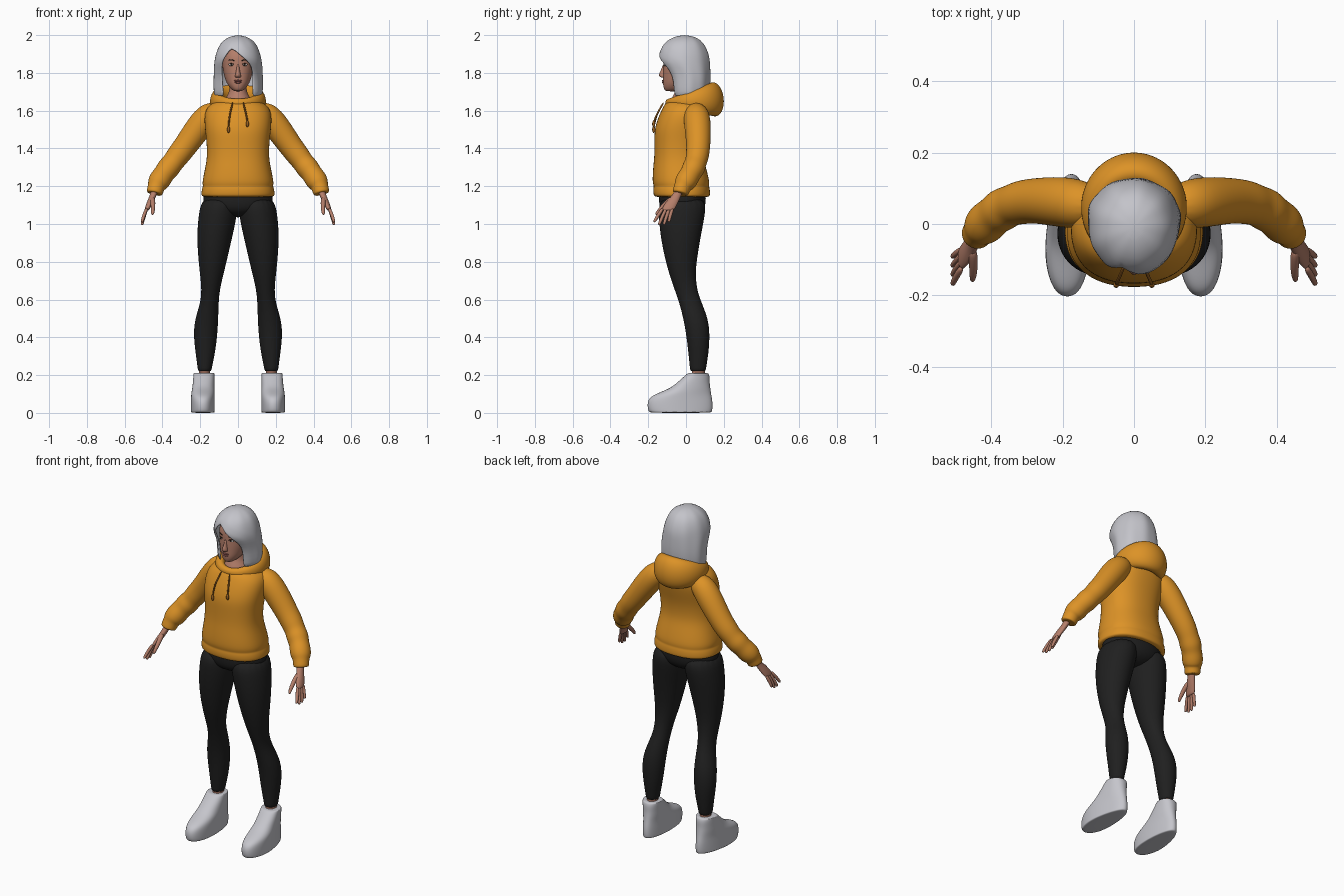
import bpy
import bmesh
from math import sin, cos, asin, pi, copysign
from mathutils import Vector

cube = bpy.data.objects.get("Cube")
if cube:
    bpy.data.objects.remove(cube, do_unlink=True)


def material(name, *rgb):
    mat = bpy.data.materials.new(name)
    mat.use_nodes = True
    mat.diffuse_color = (*rgb, 1)
    node = next(n for n in mat.node_tree.nodes if n.type == "BSDF_PRINCIPLED")
    node.inputs["Base Color"].default_value = (*rgb, 1)
    node.inputs["Roughness"].default_value = 0.7
    return mat


orange = material("orange fabric", 0.72, 0.29, 0.02)
cord_brown = material("cord brown", 0.32, 0.12, 0.015)
black = material("black leggings", 0.014, 0.014, 0.014)
skin_tone = material("skin", 0.46, 0.21, 0.145)
silver = material("silver hair", 0.55, 0.55, 0.59)
white = material("shoe white", 0.56, 0.56, 0.6)
lip = material("lip", 0.3, 0.1, 0.085)
eye_white = material("eye white", 0.6, 0.57, 0.55)
dark = material("dark brown", 0.03, 0.018, 0.013)


def finish(name, bm, mat, mirror=False, smooth=2, thickness=0):
    """Turn a bmesh into a smooth object, optionally mirrored in x."""
    bmesh.ops.remove_doubles(bm, verts=bm.verts, dist=0.0001)
    bmesh.ops.recalc_face_normals(bm, faces=bm.faces)
    for face in bm.faces:
        face.smooth = True
    mesh = bpy.data.meshes.new(name)
    bm.to_mesh(mesh)
    bm.free()
    mesh.materials.append(mat)
    obj = bpy.data.objects.new(name, mesh)
    bpy.context.collection.objects.link(obj)
    if mirror:
        obj.modifiers.new("Mirror", "MIRROR").use_mirror_merge = False
    if thickness:
        solid = obj.modifiers.new("Solidify", "SOLIDIFY")
        solid.thickness = thickness
        solid.offset = -1
    if smooth:
        sub = obj.modifiers.new("Subdivision", "SUBSURF")
        sub.levels = sub.render_levels = smooth
    return obj


def bridge(name, rings, mat, wrap=True, loop=False, caps=True, **options):
    """Join a list of point rings into one surface."""
    bm = bmesh.new()
    rows = [[bm.verts.new(p) for p in ring] for ring in rings]
    for a, b in zip(rows, rows[1:] + (rows[:1] if loop else [])):
        for i in range(len(a) if wrap else len(a) - 1):
            j = (i + 1) % len(a)
            bm.faces.new((a[i], a[j], b[j], b[i]))
    if caps:
        bm.faces.new(rows[0][::-1])
        bm.faces.new(rows[-1])
    return finish(name, bm, mat, **options)


def loft(name, rings, mat, sides=20, power=2.0, warp=None, **options):
    """Level rounded rings, each given as z, x range, y range."""
    out = []
    for z, x0, x1, y0, y1 in rings:
        ring = []
        for i in range(sides):
            t = 2 * pi * i / sides
            c, s = (copysign(abs(v) ** (2 / power), v) for v in (cos(t), sin(t)))
            p = Vector(((x0 + x1) / 2 + c * (x1 - x0) / 2, (y0 + y1) / 2 + s * (y1 - y0) / 2, z))
            ring.append(warp(p) if warp else p)
        out.append(ring)
    return bridge(name, out, mat, **options)


def centred(rings):
    return [(z, -w, w, y0, y1) for z, w, y0, y1 in rings]


def tube(name, points, mat, sides=12, **options):
    """Round tube through points given as x, y, z, radius."""
    path = [Vector(p[:3]) for p in points]
    out = []
    for i, p in enumerate(path):
        along = path[min(i + 1, len(path) - 1)] - path[max(i - 1, 0)]
        turn = Vector((0, 0, -1)).rotation_difference(along)
        angles = [2 * pi * k / sides for k in range(sides)]
        out.append([p + turn @ Vector((cos(a), sin(a), 0)) * points[i][3] for a in angles])
    return bridge(name, out, mat, **options)


def ball(name, loc, size, mat, **options):
    bm = bmesh.new()
    bmesh.ops.create_uvsphere(bm, u_segments=16, v_segments=10, radius=1)
    bmesh.ops.scale(bm, vec=size, verts=bm.verts)
    bmesh.ops.translate(bm, vec=loc, verts=bm.verts)
    return finish(name, bm, mat, smooth=0, **options)


# Hoodie body with gathered hem
loft("hoodie_body", centred([
    (1.14, .185, -.16, .12), (1.15, .198, -.174, .13), (1.19, .192, -.175, .127),
    (1.20, .186, -.17, .122), (1.22, .192, -.18, .127), (1.30, .174, -.175, .107),
    (1.36, .164, -.168, .09), (1.44, .168, -.168, .095), (1.50, .176, -.168, .11),
    (1.56, .18, -.15, .125), (1.61, .172, -.127, .13), (1.64, .14, -.11, .12),
    (1.655, .1, -.09, .1)]), orange, sides=24, power=2.3)

# Sleeves, with folds at the forearm and a tight cuff
tube("sleeve", [
    (.09, .05, 1.61, .04), (.15, .055, 1.585, .072), (.21, .063, 1.51, .072),
    (.28, .066, 1.41, .064), (.32, .06, 1.36, .063), (.345, .052, 1.325, .057),
    (.37, .04, 1.295, .063), (.39, .025, 1.268, .055), (.41, .008, 1.24, .06),
    (.427, -.01, 1.212, .056), (.432, -.017, 1.2, .045), (.442, -.03, 1.165, .045),
    (.443, -.031, 1.16, .038)], orange, sides=16, mirror=True)

# Lowered hood, thin at the throat and full behind the neck
hood = []
for i in range(28):
    t = 2 * pi * i / 28
    back = (1 - cos(t)) / 2
    wide, high = .022 + .032 * back, .024 + .07 * back
    ring = []
    for k in range(12):
        a = 2 * pi * k / 12
        r = wide * cos(a)
        ring.append(((.112 + r) * sin(t), .03 - (.12 + r) * cos(t),
                     1.64 + .02 * back + high * sin(a) - .2 * r * back))
    hood.append(ring)
bridge("hood", hood, orange, loop=True, caps=False)

# Drawstrings of unequal length with knotted ends
for side, label, end in ((1, "left", 1.54), (-1, "right", 1.51)):
    tube(label + "_drawstring", [
        (side * .028, -.118, 1.645, .005), (side * .036, -.138, 1.61, .005),
        (side * .046, -.16, 1.57, .005), (side * .05, -.17, end, .005)], cord_brown, sides=8)
    ball(label + "_drawstring_tip", (side * .05, -.171, end - .01), (.008, .008, .018), cord_brown)

# Leggings
loft("leggings_hips", centred([
    (1.2, .17, -.14, .1), (1.13, .192, -.147, .11), (1.08, .18, -.14, .1),
    (1.05, .1, -.11, .07), (1.035, .03, -.05, .03)]), black)
loft("leggings_leg", [
    (1.15, .0, .19, -.145, .11), (1.05, .003, .21, -.147, .103), (.95, .025, .218, -.138, .082),
    (.85, .048, .214, -.12, .065), (.75, .072, .204, -.095, .05), (.65, .097, .192, -.06, .058),
    (.58, .102, .2, -.035, .085), (.5, .104, .228, -.015, .117), (.42, .108, .237, .0, .127),
    (.32, .12, .226, .012, .121), (.24, .138, .214, .02, .107), (.215, .14, .212, .022, .105)],
    black, mirror=True)
loft("ankle", [(z, .147, .206, .03, .1) for z in (.14, .18, .22, .26)], skin_tone, mirror=True)


# Shoes, narrowing and turning in toward the heel
def heel_taper(p):
    t = min(max((p.y + .06) / .2, 0), 1)
    return Vector((.187 - .012 * t + (p.x - .187) * (1 - .25 * t), p.y, p.z))


loft("shoe", [(z, .122, .252, y0, y1) for z, y0, y1 in (
    (0, -.185, .13), (.005, -.2, .14), (.03, -.206, .143), (.06, -.205, .142),
    (.085, -.19, .138), (.105, -.15, .134), (.13, -.085, .13), (.16, -.048, .126),
    (.19, -.014, .126), (.21, .008, .12), (.212, .02, .11))],
    white, power=2.3, warp=heel_taper, mirror=True)

# Hands: palm, four spread fingers and a thumb
loft("palm", [
    (1.19, .415, .46, -.055, -.005), (1.15, .432, .468, -.075, -.025),
    (1.12, .444, .482, -.105, -.037), (1.085, .464, .494, -.128, -.055),
    (1.07, .472, .496, -.128, -.065)], skin_tone, sides=12, mirror=True)
for k, label in enumerate(("little", "ring", "middle", "index")):
    y = -.07 - .017 * k
    drop = .085 if label in ("ring", "middle") else .07
    tube(label + "_finger", [
        (.482, y, 1.085, .01), (.497, y - .012 - .004 * k, 1.085 - drop * .5, .01),
        (.507, y - .02 - .008 * k, 1.08 - drop * .9, .009),
        (.508, y - .022 - .009 * k, 1.08 - drop, .006)], skin_tone, sides=8, mirror=True)
tube("thumb", [
    (.453, -.07, 1.14, .015), (.45, -.105, 1.11, .014), (.45, -.135, 1.08, .012),
    (.452, -.155, 1.055, .009), (.453, -.16, 1.05, .005)], skin_tone, sides=8, mirror=True)

# Neck and head
loft("neck", centred([
    (1.62, .085, -.088, .08), (1.66, .072, -.082, .07), (1.69, .05, -.062, .06),
    (1.72, .045, -.052, .055), (1.78, .045, -.05, .05)]), skin_tone)
loft("head", centred([
    (1.702, .018, -.105, -.04), (1.712, .036, -.117, -.01), (1.74, .058, -.123, .03),
    (1.77, .07, -.122, .06), (1.81, .08, -.122, .08), (1.845, .084, -.12, .09),
    (1.89, .084, -.122, .09), (1.94, .068, -.095, .07), (1.965, .035, -.05, .03)]),
    skin_tone, sides=24, power=2.2)

# Face details
loft("nose", centred([
    (1.85, .007, -.121, -.1), (1.815, .009, -.133, -.1), (1.79, .016, -.147, -.1),
    (1.778, .017, -.14, -.1), (1.774, .01, -.125, -.1)]), skin_tone, sides=10)
ball("eye", (.035, -.111, 1.843), (.015, .006, .007), eye_white, mirror=True)
ball("iris", (.034, -.115, 1.843), (.0065, .004, .0065), dark, mirror=True)
tube("upper_lash", [(.019, -.118, 1.845, .002), (.035, -.117, 1.851, .003),
                    (.052, -.105, 1.846, .002)], dark, sides=6, mirror=True)
tube("eyebrow", [(.017, -.121, 1.864, .003), (.036, -.115, 1.87, .004),
                 (.056, -.102, 1.865, .002)], dark, sides=6, mirror=True)
ball("upper_lip", (0, -.119, 1.759), (.021, .008, .005), lip)
ball("lower_lip", (0, -.119, 1.75), (.018, .008, .006), lip)

# Bobbed hair: a shell with a swept opening for the face
hair = []
for z, w, y0, y1, left, right in (
        (2.0, 0, -.01, -.01, 0, 0), (1.994, .04, -.055, .04, -.015, -.015),
        (1.973, .08, -.098, .08, -.03, -.03), (1.94, .104, -.13, .104, -.036, -.036),
        (1.90, .119, -.147, .12, -.062, .005), (1.865, .126, -.15, .126, -.086, .05),
        (1.83, .129, -.125, .128, -.09, .076), (1.78, .13, -.097, .13, -.088, .08),
        (1.73, .132, -.09, .128, -.085, .08), (1.675, .128, -.085, .12, -.078, .08)):
    start = asin(right / w) if w else 0
    stop = 2 * pi + (asin(left / w) if w else 0)
    ring = []
    for i in range(49):
        t = start + (stop - start) * i / 48
        lock = 1 + .012 * sin(9 * t)
        ring.append((w * lock * sin(t), (y0 + y1) / 2 - (y1 - y0) / 2 * lock * cos(t), z))
    hair.append(ring)
bridge("hair", hair, silver, wrap=False, caps=False, thickness=.012, smooth=1)
